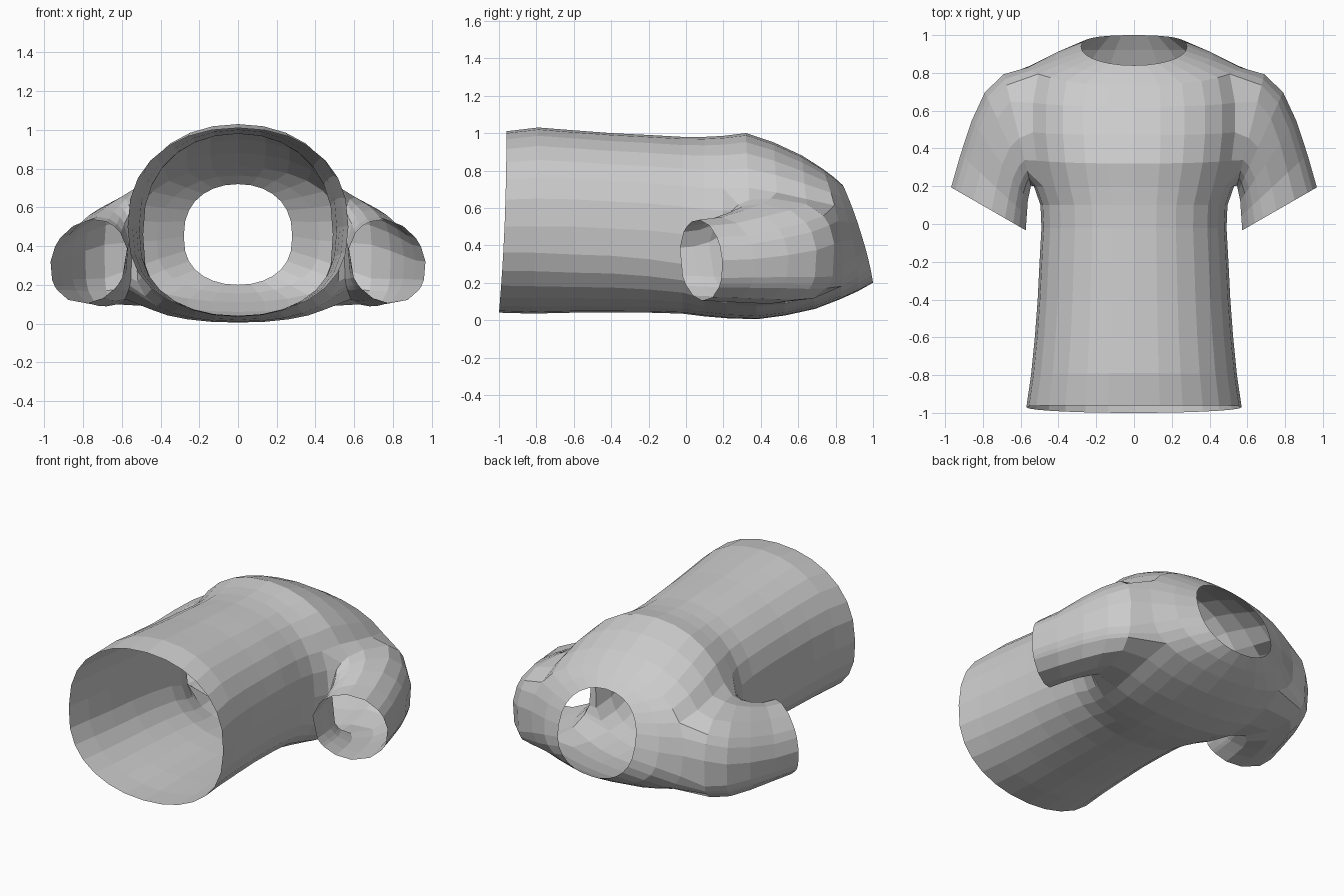
import bpy, bmesh
from math import sin, cos, pi, atan2

if "Cube" in bpy.data.objects:
    bpy.data.objects.remove(bpy.data.objects["Cube"])

HALF = 14  # steps round half the body, front centre to back centre

# body rings: half width, front (y, z), side (y, z), back (y, z), back roundness
RINGS = [
    (.57, (-.96, 1.01), (-.97, .50), (-1.0, .04), .8),
    (.545, (-.79, 1.03), (-.80, .50), (-.82, .035), .8),
    (.525, (-.60, 1.015), (-.60, .50), (-.60, .04), .75),
    (.51, (-.40, 1.0), (-.40, .49), (-.40, .04), .75),
    (.50, (-.20, .99), (-.20, .48), (-.20, .04), .7),
    (.49, (-.02, .98), (-.02, .46), (-.02, .035), .65),
    (.495, (.10, .98), (.10, .44), (.10, .02), .55),
    (.53, (.20, .985), (.20, .43), (.22, .01), .45),
    (.57, (.32, 1.0), (.35, .42), (.38, .005), .38),
    (.59, (.47, .95), (.50, .42), (.53, .025), .38),
    (.59, (.62, .88), (.66, .42), (.69, .06), .45),
    (.56, (.73, .81), (.83, .42), (.82, .11), .55),
    (.42, (.79, .765), (.89, .43), (.92, .155), .7),
    (.28, (.84, .72), (.94, .45), (1.0, .20), .8),
]
# armhole: ring range and step range left open in the body
R0, R1, S0, S1 = 7, 11, 5, 10

# sleeve sections: outer (x, y), inner (x, y), centre z, half height, roundness
SLEEVE = [
    ((.69, .795), (.545, .20), .375, .275, .75),
    ((.79, .70), (.55, .17), .355, .265, .85),
    ((.86, .55), (.56, .12), .34, .248, .95),
    ((.92, .37), (.565, .04), .325, .225, 1),
    ((.97, .195), (.57, -.035), .32, .215, 1),
]


def power(v, e):
    v = round(v, 6)
    return abs(v) ** e * (1 if v >= 0 else -1)


def ring_point(ring, i):
    w, f, s, b, e = ring
    t = pi * i / HALF
    c = power(cos(t), .84 if cos(t) > 0 else e)
    x = w * power(sin(t), .95)
    # straight in height, curved in depth through front, side and back
    y = s[0] + (f[0] - b[0]) / 2 * c + ((f[0] + b[0]) / 2 - s[0]) * c * c
    z = s[1] + ((f[1] - s[1]) if c > 0 else (s[1] - b[1])) * c
    return x, y, z


bm = bmesh.new()

# body, with the armhole left open
body = [[bm.verts.new(ring_point(r, i)) for i in range(HALF + 1)] for r in RINGS]
for r in range(len(RINGS) - 1):
    for i in range(HALF):
        if R0 <= r < R1 and S0 <= i < S1:
            continue
        bm.faces.new((body[r][i], body[r][i + 1], body[r + 1][i + 1], body[r + 1][i]))

# boundary loop of the armhole
loop = [body[r][S0] for r in range(R0, R1)]
loop += [body[R1][i] for i in range(S0, S1)]
loop += [body[r][S1] for r in range(R1, R0, -1)]
loop += [body[R0][i] for i in range(S1, S0, -1)]
angles = [atan2((v.co.z - .38) / .28, (v.co.y - .51) / .31) for v in loop]

# sleeve grown from the armhole
prev = loop
for (ox, oy), (ix, iy), zc, zr, e in SLEEVE:
    cur = []
    for a in angles:
        k = (1 + power(cos(a), e)) / 2
        cur.append(bm.verts.new((ix + (ox - ix) * k, iy + (oy - iy) * k,
                                 zc + zr * power(sin(a), e) - .03 * cos(a))))
    n = len(cur)
    for j in range(n):
        bm.faces.new((prev[j], prev[(j + 1) % n], cur[(j + 1) % n], cur[j]))
    prev = cur

bmesh.ops.recalc_face_normals(bm, faces=bm.faces[:])
mesh = bpy.data.meshes.new("shirt")
bm.to_mesh(mesh)
bm.free()
shirt = bpy.data.objects.new("shirt", mesh)
bpy.context.collection.objects.link(shirt)

# other half
mirror = shirt.modifiers.new("mirror", 'MIRROR')
mirror.use_axis[0] = True
mirror.merge_threshold = .001
